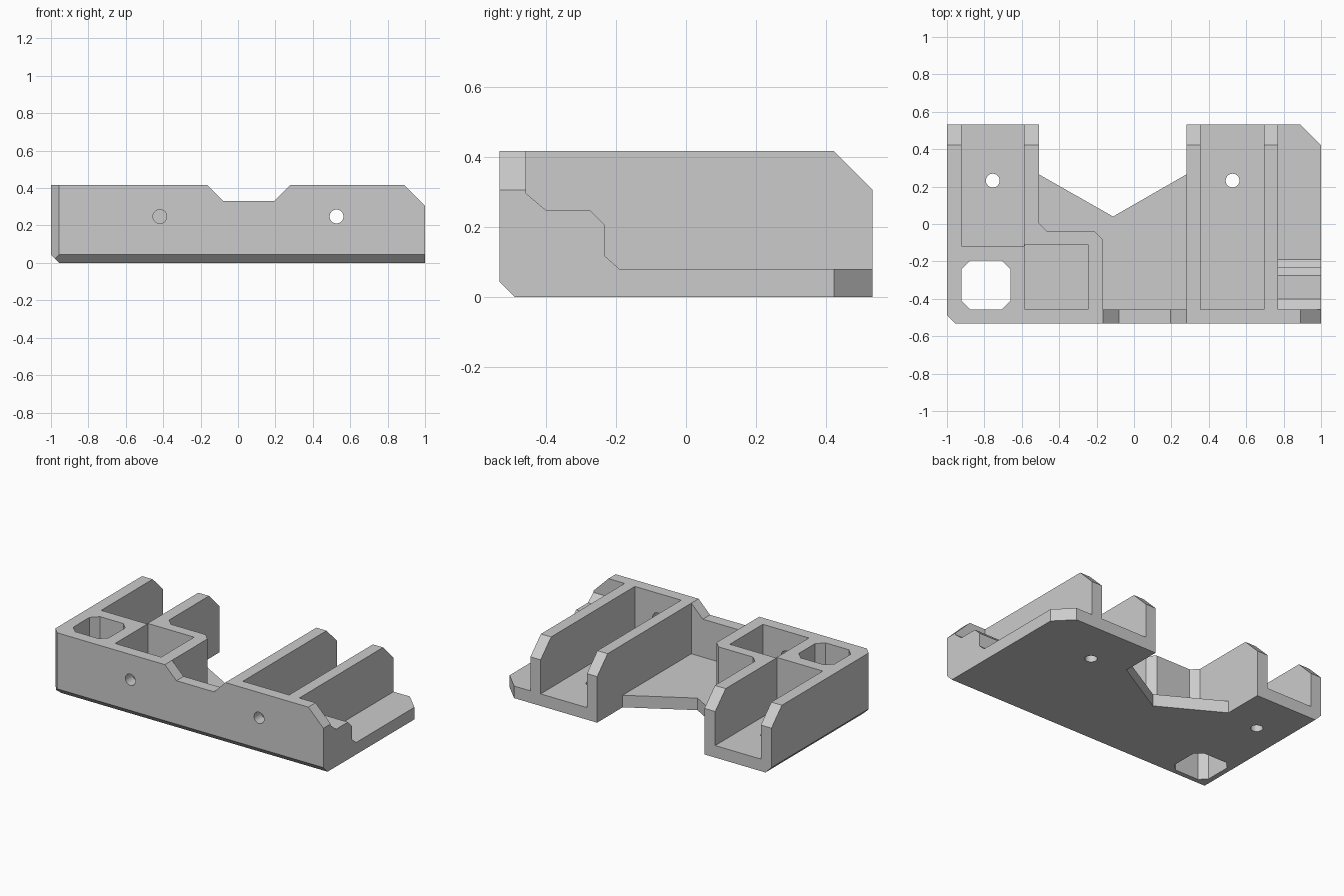
import bpy
import bmesh
from mathutils import Vector

cube = bpy.data.objects.get("Cube")
if cube:
    bpy.data.objects.remove(cube)

FLOOR, TOP, BACK, FRONT, INNER = 0.08, 0.416, 0.532, -0.532, -0.456

grey = bpy.data.materials.new("plain grey")
grey.use_nodes = True
grey.diffuse_color = (0.6, 0.6, 0.6, 1)
grey.node_tree.nodes["Principled BSDF"].inputs["Base Color"].default_value = (0.6, 0.6, 0.6, 1)


def prism(name, pts, axis, lo, hi):
    """Extrude a 2D profile along an axis; pts use the other two axes in order."""
    place = {"x": lambda a, b, t: (t, a, b),
             "y": lambda a, b, t: (a, t, b),
             "z": lambda a, b, t: (a, b, t)}[axis]
    bm = bmesh.new()
    face = bm.faces.new([bm.verts.new(place(a, b, lo)) for a, b in pts])
    out = bmesh.ops.extrude_face_region(bm, geom=[face])
    moved = [g for g in out["geom"] if isinstance(g, bmesh.types.BMVert)]
    bmesh.ops.translate(bm, verts=moved, vec=Vector(place(0, 0, hi - lo)))
    bmesh.ops.recalc_face_normals(bm, faces=bm.faces)
    mesh = bpy.data.meshes.new(name)
    bm.to_mesh(mesh)
    bm.free()
    mesh.materials.append(grey)
    obj = bpy.data.objects.new(name, mesh)
    bpy.context.collection.objects.link(obj)
    return obj


def slice_off(obj, point, normal):
    """Remove everything beyond a plane and cap the cut."""
    bm = bmesh.new()
    bm.from_mesh(obj.data)
    bmesh.ops.bisect_plane(bm, geom=bm.verts[:] + bm.edges[:] + bm.faces[:], dist=1e-5,
                           plane_co=point, plane_no=normal, clear_outer=True)
    bmesh.ops.holes_fill(bm, edges=[e for e in bm.edges if e.is_boundary], sides=0)
    bmesh.ops.recalc_face_normals(bm, faces=bm.faces)
    bm.to_mesh(obj.data)
    bm.free()


def rect(x0, x1, y0, y1, c=0):
    """Rectangle, optionally with clipped corners."""
    if not c:
        return [(x0, y0), (x1, y0), (x1, y1), (x0, y1)]
    return [(x0 + c, y0), (x1 - c, y0), (x1, y0 + c), (x1, y1 - c),
            (x1 - c, y1), (x0 + c, y1), (x0, y1 - c), (x0, y0 + c)]


def drill(name, x, h, axis, lo, hi, r=0.037):
    bm = bmesh.new()
    ring = bmesh.ops.create_circle(bm, segments=32, radius=r)["verts"]
    pts = [(x + v.co.x, h + v.co.y) for v in ring]
    bm.free()
    return prism(name, pts, axis, lo, hi)


# Solid block with the V notch at the back
body = prism("bracket_body", [
    (-1, -0.488), (-0.956, FRONT), (1, FRONT), (1, 0.422), (0.89, BACK),
    (0.28, BACK), (0.28, 0.265), (-0.112, 0.04), (-0.508, 0.265),
    (-0.508, BACK), (-1, BACK)], "z", 0, TOP)

# Bottom edge chamfers at the front and side
slice_off(body, (0, -0.488, 0), (0, -1, -1))
slice_off(body, (-0.956, 0, 0), (-1, 0, -1))

cutters = [
    # Channels, pocket and central recess down to the floor
    prism("left_channel", rect(-0.922, -0.587, -0.118, 0.7), "z", FLOOR, 1),
    prism("right_channel", rect(0.355, 0.695, INNER, 0.7), "z", FLOOR, 1),
    prism("square_pocket", rect(-0.583, -0.245, INNER, -0.11), "z", FLOOR, 1),
    prism("central_recess", [
        (-0.508, 0.7), (-0.508, 0.003), (-0.465, -0.04), (-0.21, -0.04),
        (-0.165, -0.085), (-0.165, INNER), (0.28, INNER), (0.28, 0.7)],
        "z", FLOOR, 1),
    # Stepped ledge on the side
    prism("side_ledge", [
        (INNER, 1), (INNER, 0.295), (-0.4, 0.248), (-0.275, 0.248), (-0.233, 0.206),
        (-0.233, 0.118), (-0.19, FLOOR), (0.7, FLOOR), (0.7, 1)], "x", 0.77, 1.2),
    # Front wall notch and sloped end
    prism("front_notch", [
        (-0.165, 0.6), (-0.165, TOP), (-0.08, 0.332), (0.196, 0.332),
        (0.28, TOP), (0.28, 0.6)], "y", -0.7, -0.43),
    prism("front_slope", [(0.785, 0.52), (1.1, 0.205), (1.1, 0.52)], "y", -0.7, -0.44),
    # Sloped rear ends of the walls
    prism("rear_slope", [(0.318, 0.52), (0.632, 0.206), (0.632, 0.52)], "x", -1.2, 1.2),
    # Holes
    prism("clipped_hole", rect(-0.922, -0.66, INNER, -0.196, 0.045), "z", -0.2, 1),
    drill("left_floor_hole", -0.755, 0.232, "z", -0.2, 0.2),
    drill("right_floor_hole", 0.527, 0.232, "z", -0.2, 0.2),
    drill("left_front_hole", -0.418, 0.248, "y", -0.7, -0.4),
    drill("right_front_hole", 0.527, 0.248, "y", -0.7, -0.4),
]

for c in cutters:
    c.hide_render = True
    mod = body.modifiers.new(c.name, "BOOLEAN")
    mod.operation = "DIFFERENCE"
    mod.solver = "EXACT"
    mod.object = c

# Bake the cuts and discard the cutters
graph = bpy.context.evaluated_depsgraph_get()
baked = bpy.data.meshes.new_from_object(body.evaluated_get(graph))
body.modifiers.clear()
body.data = baked
for c in cutters:
    bpy.data.objects.remove(c)

bpy.ops.object.select_all(action="DESELECT")
body.select_set(True)
bpy.context.view_layer.objects.active = body
bpy.ops.object.shade_smooth_by_angle(angle=0.5)
